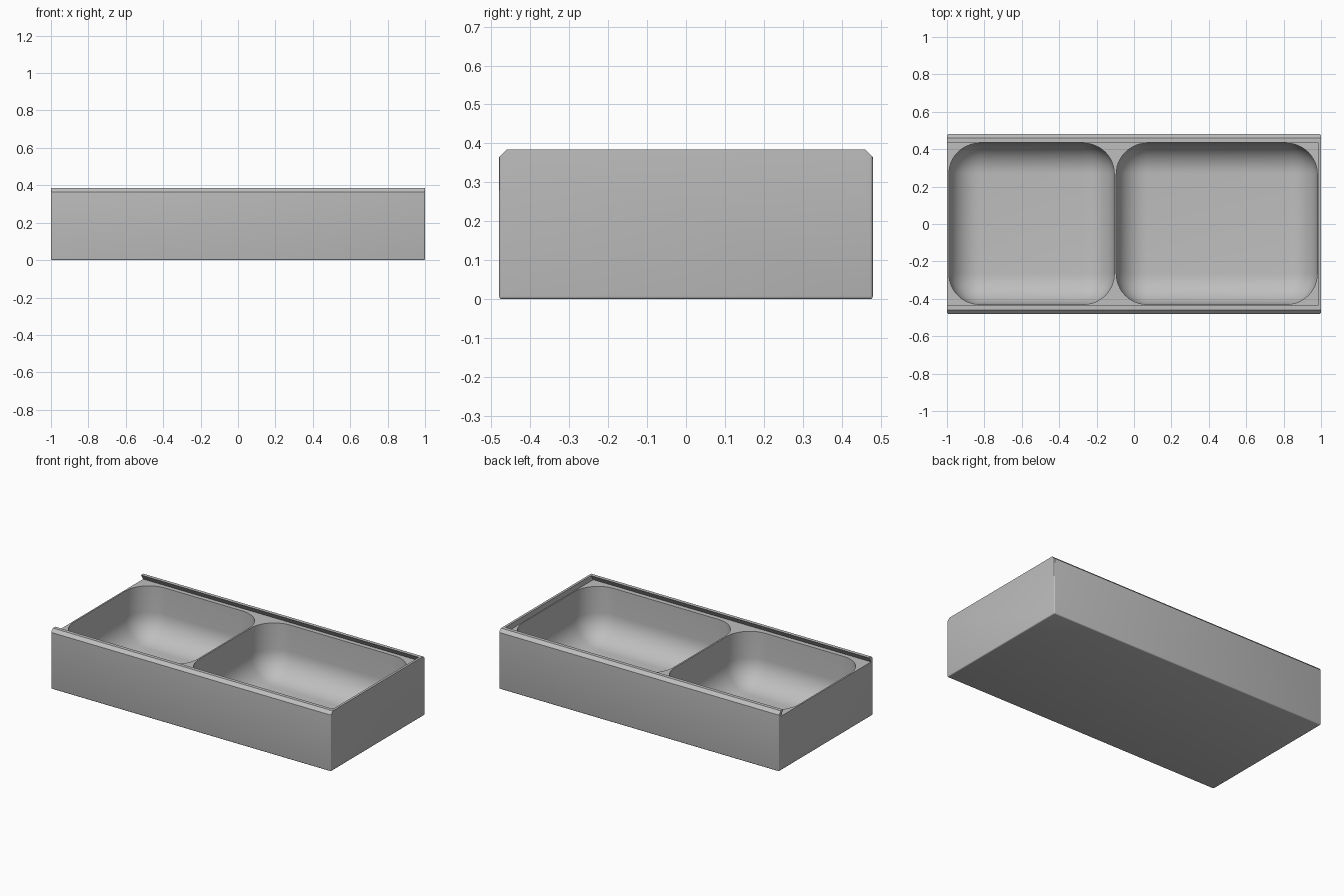
import bpy
import bmesh
import math
from mathutils import Matrix, Vector

cube = bpy.data.objects.get("Cube")
if cube:
    bpy.data.objects.remove(cube, do_unlink=True)

LENGTH, WIDTH, HEIGHT = 2.0, 0.96, 0.385
RIM = 0.35          # height of the ledge the lid slides on
FLOOR = 0.015       # thickness under the wells
ROUND = 0.165       # fillet radius of the wells

grey = bpy.data.materials.new("grey plastic")
grey.use_nodes = True
colour = (0.52, 0.52, 0.52, 1)
grey.diffuse_color = colour
grey.node_tree.nodes["Principled BSDF"].inputs["Base Color"].default_value = colour


def make_object(name, bm):
    bmesh.ops.recalc_face_normals(bm, faces=bm.faces)
    mesh = bpy.data.meshes.new(name)
    bm.to_mesh(mesh)
    bm.free()
    mesh.materials.append(grey)
    obj = bpy.data.objects.new(name, mesh)
    bpy.context.collection.objects.link(obj)
    return obj


def extrude_profile(half, x0, x1):
    """Mirror a half profile of (y, z) points and extrude it along x."""
    points = half + [(-y, z) for y, z in reversed(half)]
    bm = bmesh.new()
    face = bm.faces.new([bm.verts.new((x0, y, z)) for y, z in points])
    new = bmesh.ops.extrude_face_region(bm, geom=[face])["geom"]
    verts = [v for v in new if isinstance(v, bmesh.types.BMVert)]
    bmesh.ops.translate(bm, verts=verts, vec=(x1 - x0, 0, 0))
    return bm


def well_cutter(name, x0, x1):
    """Rounded block, tall enough that its upper fillet stays above the box."""
    y0, y1, top = -0.43, 0.432, 0.9
    size = Vector((x1 - x0, y1 - y0, top - FLOOR))
    centre = Vector((x0 + x1, y0 + y1, top + FLOOR)) / 2
    bm = bmesh.new()
    bmesh.ops.create_cube(bm, size=1, matrix=Matrix.Translation(centre) @ Matrix.Diagonal(size.to_4d()))
    bmesh.ops.bevel(bm, geom=bm.edges[:], offset=ROUND, segments=12, profile=0.5, affect='EDGES')
    return make_object(name, bm)


# Outer block with chamfered long top edges and softly rounded lower edges
w, chamfer = WIDTH / 2, 0.02
bm = extrude_profile([(w - chamfer, HEIGHT), (w, HEIGHT - chamfer), (w, 0)], -LENGTH / 2, LENGTH / 2)
bmesh.ops.recalc_face_normals(bm, faces=bm.faces)
soft = [e for e in bm.edges
        if all(v.co.z < HEIGHT - 0.01 for v in e.verts)
        and not (min(v.co.z for v in e.verts) > 0.1)]
bmesh.ops.bevel(bm, geom=soft, offset=0.007, segments=3, profile=0.5, affect='EDGES')
body = make_object("box_body", bm)

# Dovetail lid slot, open at one end, and the two wells
slope = (0.46 - 0.437) / (HEIGHT - RIM)
over = 0.01
slot = make_object("lid_slot_cutter", extrude_profile(
    [(0.437 - slope * over, HEIGHT + over), (0.46, RIM)], -1.1, 0.985))
cutters = [slot,
           well_cutter("small_well_cutter", -0.99, -0.105),
           well_cutter("large_well_cutter", -0.095, 0.98)]

bpy.ops.object.select_all(action='DESELECT')
bpy.context.view_layer.objects.active = body
body.select_set(True)
for cutter in cutters:
    cutter.hide_render = True
    mod = body.modifiers.new(cutter.name, 'BOOLEAN')
    mod.operation = 'DIFFERENCE'
    mod.solver = 'EXACT'
    mod.object = cutter
    bpy.ops.object.modifier_apply(modifier=mod.name)
    bpy.data.objects.remove(cutter, do_unlink=True)

bpy.ops.object.shade_smooth_by_angle(angle=math.radians(30))
